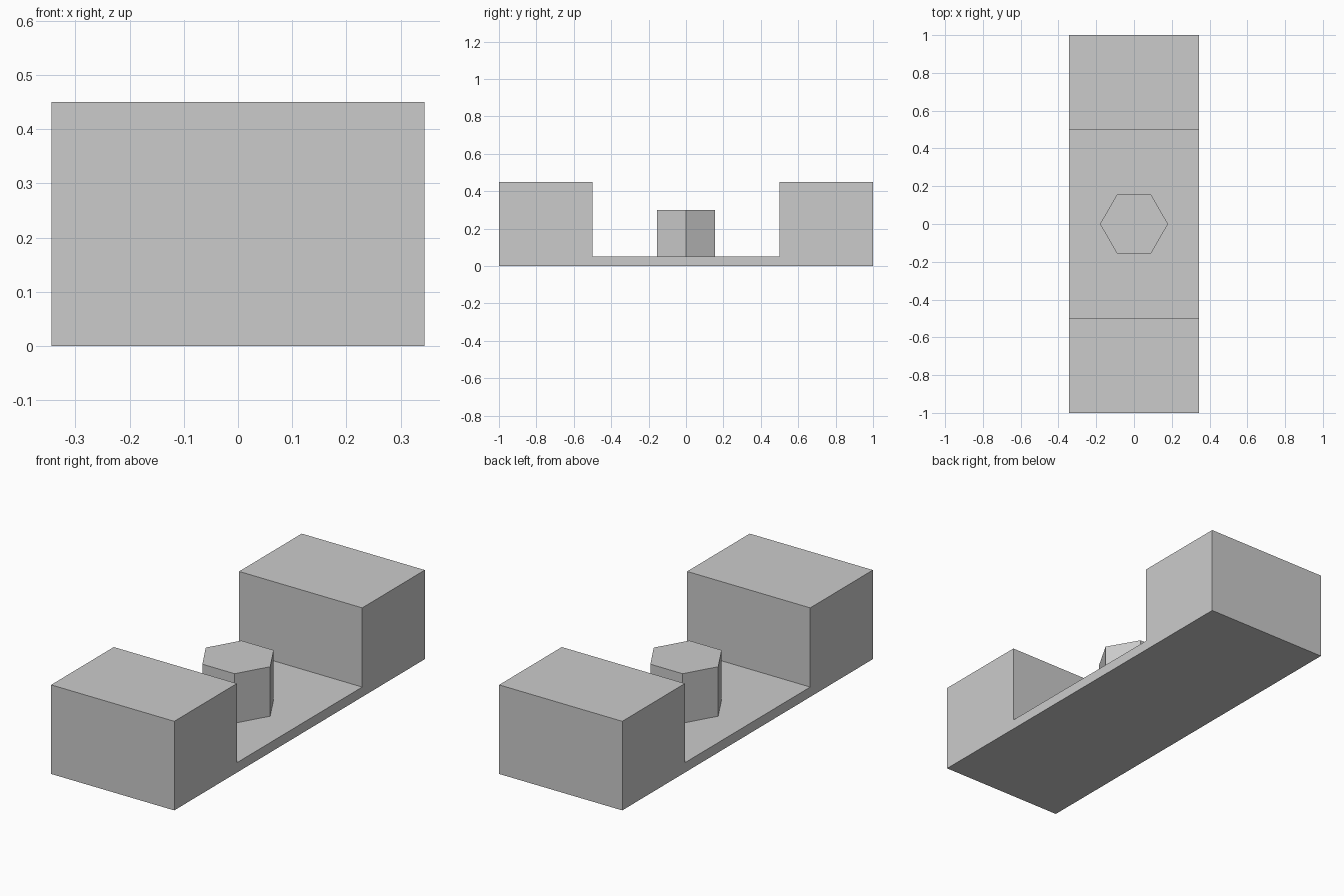
import bpy
import bmesh
from math import pi
from mathutils import Matrix

cube = bpy.data.objects.get("Cube")
if cube:
    bpy.data.objects.remove(cube, do_unlink=True)

HALF_WIDTH, HALF_LENGTH = 0.344, 1.0
GAP = 0.5          # half length of the recess between the end blocks
FLOOR, TOP = 0.05, 0.45
POST_RADIUS, POST_TOP = 0.18, 0.30

# Single plain grey
grey = bpy.data.materials.new("plain_grey")
grey.use_nodes = True
colour = (0.6, 0.6, 0.6, 1)
grey.diffuse_color = colour
grey.node_tree.nodes["Principled BSDF"].inputs["Base Color"].default_value = colour


def finish(bm, name):
    bmesh.ops.recalc_face_normals(bm, faces=bm.faces)
    mesh = bpy.data.meshes.new(name)
    bm.to_mesh(mesh)
    bm.free()
    mesh.materials.append(grey)
    obj = bpy.data.objects.new(name, mesh)
    bpy.context.collection.objects.link(obj)
    return obj


# Base with raised end blocks: a U-shaped side profile extruded across x
half = [(HALF_LENGTH, 0), (HALF_LENGTH, TOP), (GAP, TOP), (GAP, FLOOR)]
profile = half + [(-y, z) for y, z in reversed(half)]
bm = bmesh.new()
side = bm.faces.new([bm.verts.new((-HALF_WIDTH, y, z)) for y, z in profile])
extruded = bmesh.ops.extrude_face_region(bm, geom=[side])["geom"]
verts = [v for v in extruded if isinstance(v, bmesh.types.BMVert)]
bmesh.ops.translate(bm, verts=verts, vec=(2 * HALF_WIDTH, 0, 0))
if not side.is_valid or len(bm.faces) < len(profile) + 2:
    bmesh.ops.holes_fill(bm, edges=bm.edges, sides=0)
finish(bm, "base_with_end_blocks")

# Hexagonal post in the middle, corners pointing along x
bm = bmesh.new()
bmesh.ops.create_cone(
    bm, cap_ends=True, segments=6, radius1=POST_RADIUS, radius2=POST_RADIUS,
    depth=POST_TOP - FLOOR,
    matrix=Matrix.Translation((0, 0, (POST_TOP + FLOOR) / 2)) @ Matrix.Rotation(pi / 2, 4, "Z"))
finish(bm, "hexagonal_post")
